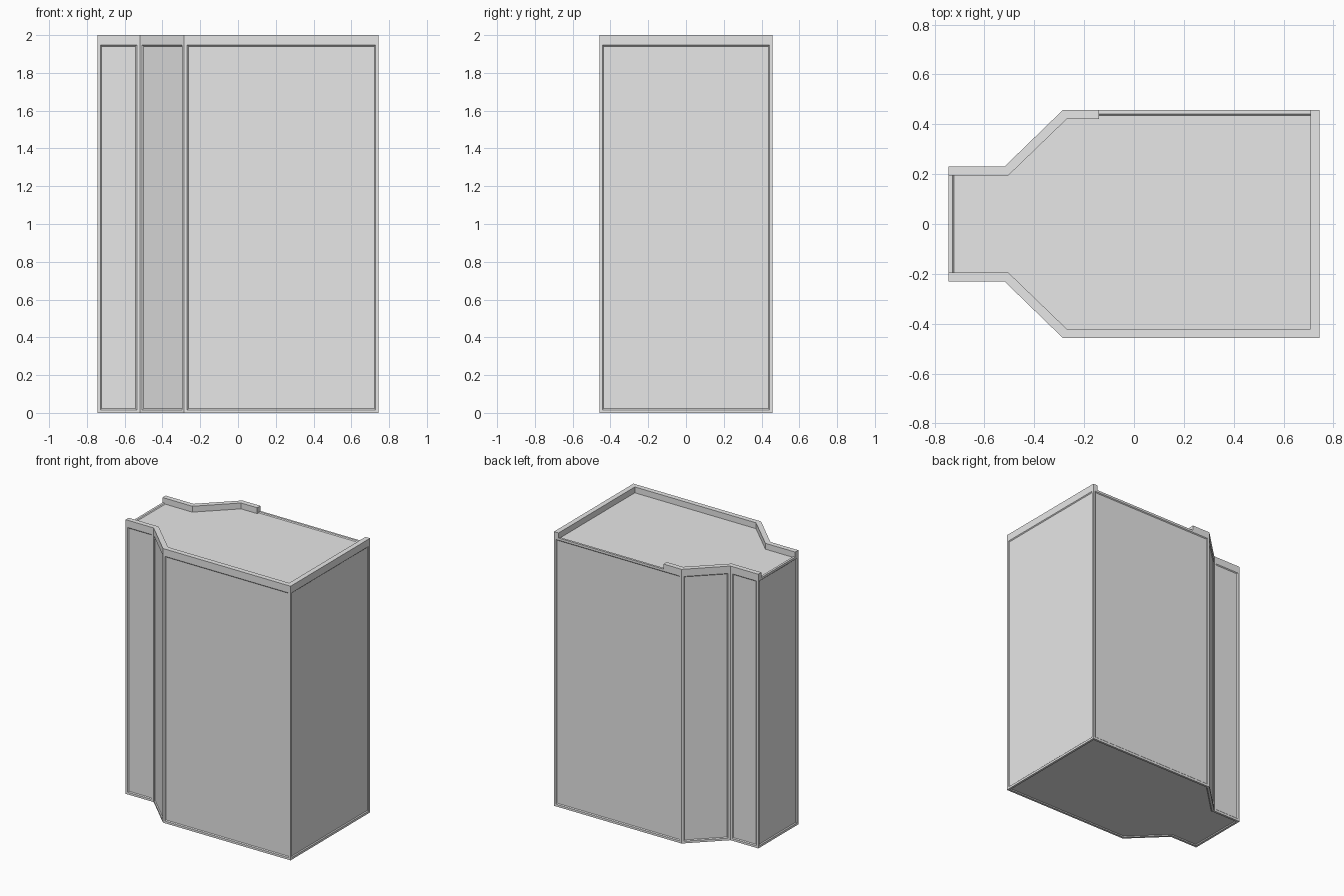
import bpy
import bmesh

if "Cube" in bpy.data.objects:
    bpy.data.objects.remove(bpy.data.objects["Cube"])

WALL_TOP = 1.963
TOP = 2.0

grey = bpy.data.materials.new("plain grey")
grey.diffuse_color = (0.8, 0.8, 0.8, 1)
grey.use_nodes = True
grey.node_tree.nodes["Principled BSDF"].inputs["Base Color"].default_value = grey.diffuse_color


def prism(bm, outline, z0, z1):
    """Extrude a counter-clockwise outline from z0 to z1."""
    face = bm.faces.new([bm.verts.new((x, y, z0)) for x, y in outline])
    ext = bmesh.ops.extrude_face_region(bm, geom=[face], use_keep_orig=True)
    verts = [v for v in ext["geom"] if isinstance(v, bmesh.types.BMVert)]
    bmesh.ops.translate(bm, verts=verts, vec=(0, 0, z1 - z0))
    bmesh.ops.recalc_face_normals(bm, faces=bm.faces[:])


def finish(bm, name):
    mesh = bpy.data.meshes.new(name)
    bm.to_mesh(mesh)
    bm.free()
    mesh.materials.append(grey)
    obj = bpy.data.objects.new(name, mesh)
    bpy.context.collection.objects.link(obj)


# Half outlines of the outer wall and the inner parapet line, left to right
outer = [(-0.745, 0.23), (-0.52, 0.23), (-0.285, 0.458), (0.745, 0.458)]
inner = [(-0.745, 0.194), (-0.505, 0.194), (-0.27, 0.421), (0.708, 0.421)]


def front(points):
    return [(x, -y) for x, y in points]


# Main block: every face is a shallow sunken panel inside a narrow border
bm = bmesh.new()
prism(bm, front(outer) + outer[::-1], 0, WALL_TOP)
panels = bm.faces[:]
bmesh.ops.inset_individual(bm, faces=panels, thickness=0.016, use_even_offset=True)
bmesh.ops.inset_individual(bm, faces=panels, thickness=0.006, depth=-0.006,
                           use_even_offset=True)
finish(bm, "building_block")

# Parapet along the front and right sides
bm = bmesh.new()
prism(bm, front(outer) + [(0.745, 0.458), (0.708, 0.458)] + front(inner)[::-1],
      WALL_TOP - 0.006, TOP)
finish(bm, "front_and_right_parapet")

# Short parapet at the back left, leaving the rest of the back open
bm = bmesh.new()
prism(bm, inner[:3] + [(-0.14, 0.421), (-0.14, 0.458)] + outer[:3][::-1],
      WALL_TOP - 0.006, TOP)
finish(bm, "back_parapet")
